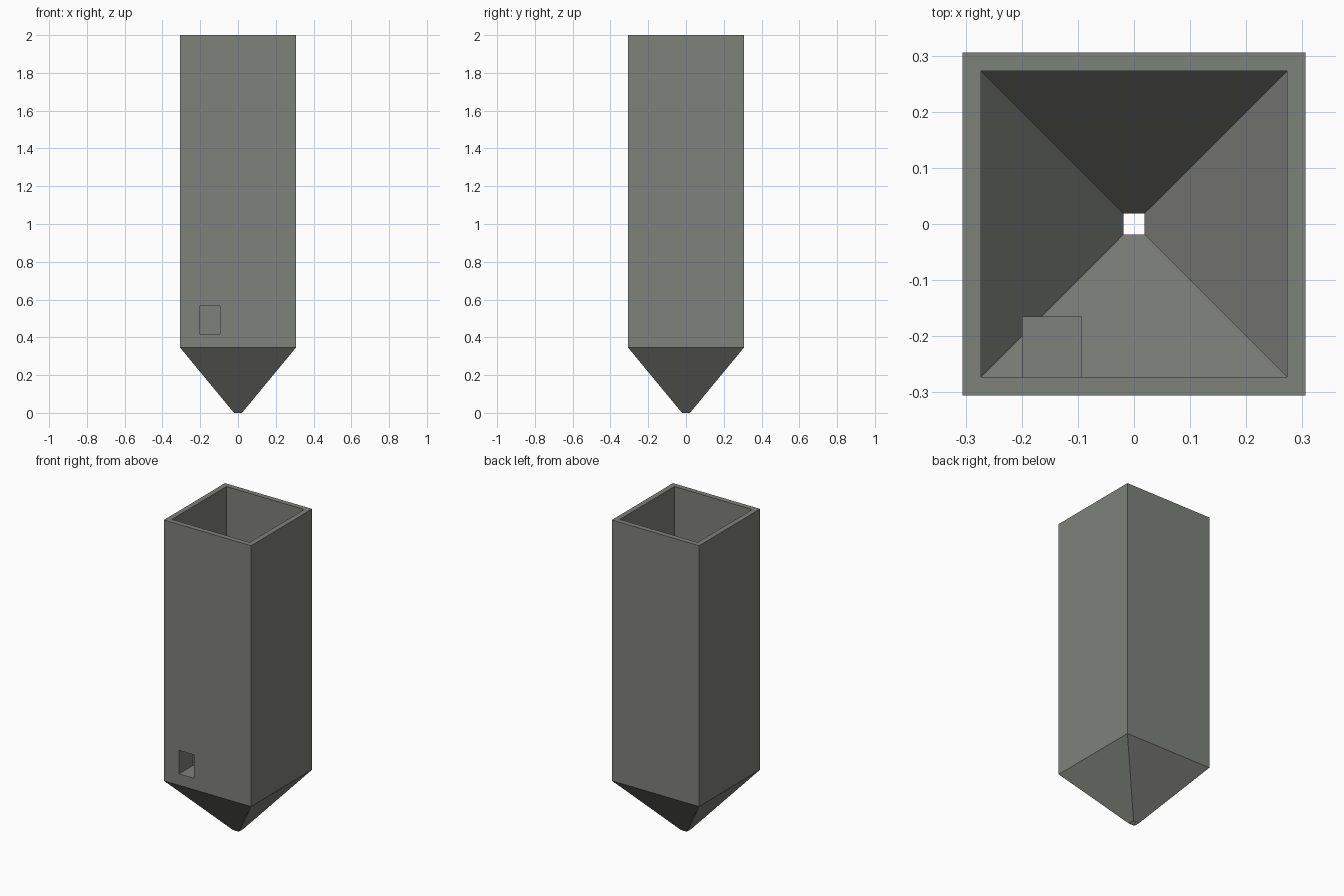
import bpy, bmesh

if "Cube" in bpy.data.objects:
    bpy.data.objects.remove(bpy.data.objects["Cube"])

OUT, INN = 0.306, 0.273              # outer and inner half widths
SHOULDER, TOP = 0.345, 2.0
X0, X1, Z0, Z1 = -0.2, -0.094, 0.417, 0.566   # opening in the front wall
DUCT_END = -0.165

grey = bpy.data.materials.new("warm grey")
grey.diffuse_color = (0.212, 0.220, 0.203, 1)
grey.use_nodes = True
grey.node_tree.nodes["Principled BSDF"].inputs["Base Color"].default_value = grey.diffuse_color


def finish(bm, name):
    bmesh.ops.recalc_face_normals(bm, faces=bm.faces)
    mesh = bpy.data.meshes.new(name)
    bm.to_mesh(mesh)
    bm.free()
    mesh.materials.append(grey)
    obj = bpy.data.objects.new(name, mesh)
    bpy.context.collection.objects.link(obj)
    return obj


def box(name, y0, y1, open_front=False):
    bm = bmesh.new()
    bmesh.ops.create_cube(bm, size=1)
    for v in bm.verts:
        v.co = (X1 if v.co.x > 0 else X0,
                y1 if v.co.y > 0 else y0,
                Z1 if v.co.z > 0 else Z0)
    bmesh.ops.recalc_face_normals(bm, faces=bm.faces)
    if open_front:
        bm.normal_update()
        front = [f for f in bm.faces if f.normal.y < -0.9]
        bmesh.ops.delete(bm, geom=front, context='FACES_ONLY')
    return finish(bm, name)


# Hollow square shaft and funnel: a closed profile of square rings
bm = bmesh.new()
profile = [(0.021, 0), (OUT, SHOULDER), (OUT, TOP),
           (INN, TOP), (INN, SHOULDER), (0.019, 0)]
rings = [[bm.verts.new((sx * r, sy * r, z))
          for sx, sy in ((-1, -1), (1, -1), (1, 1), (-1, 1))]
         for r, z in profile]
for i, a in enumerate(rings):
    b = rings[(i + 1) % len(rings)]
    for k in range(4):
        n = (k + 1) % 4
        bm.faces.new((a[k], a[n], b[n], b[k]))
shell = finish(bm, "hopper_shell")

# Rectangular opening through the front wall
cutter = box("opening_cutter", -0.35, -0.23)
cutter.hide_render = True
cutter.hide_viewport = True
cut = shell.modifiers.new("opening", 'BOOLEAN')
cut.operation = 'DIFFERENCE'
cut.solver = 'EXACT'
cut.object = cutter

# Thin sheet pocket behind the opening
box("opening_pocket", -INN, DUCT_END, open_front=True)
